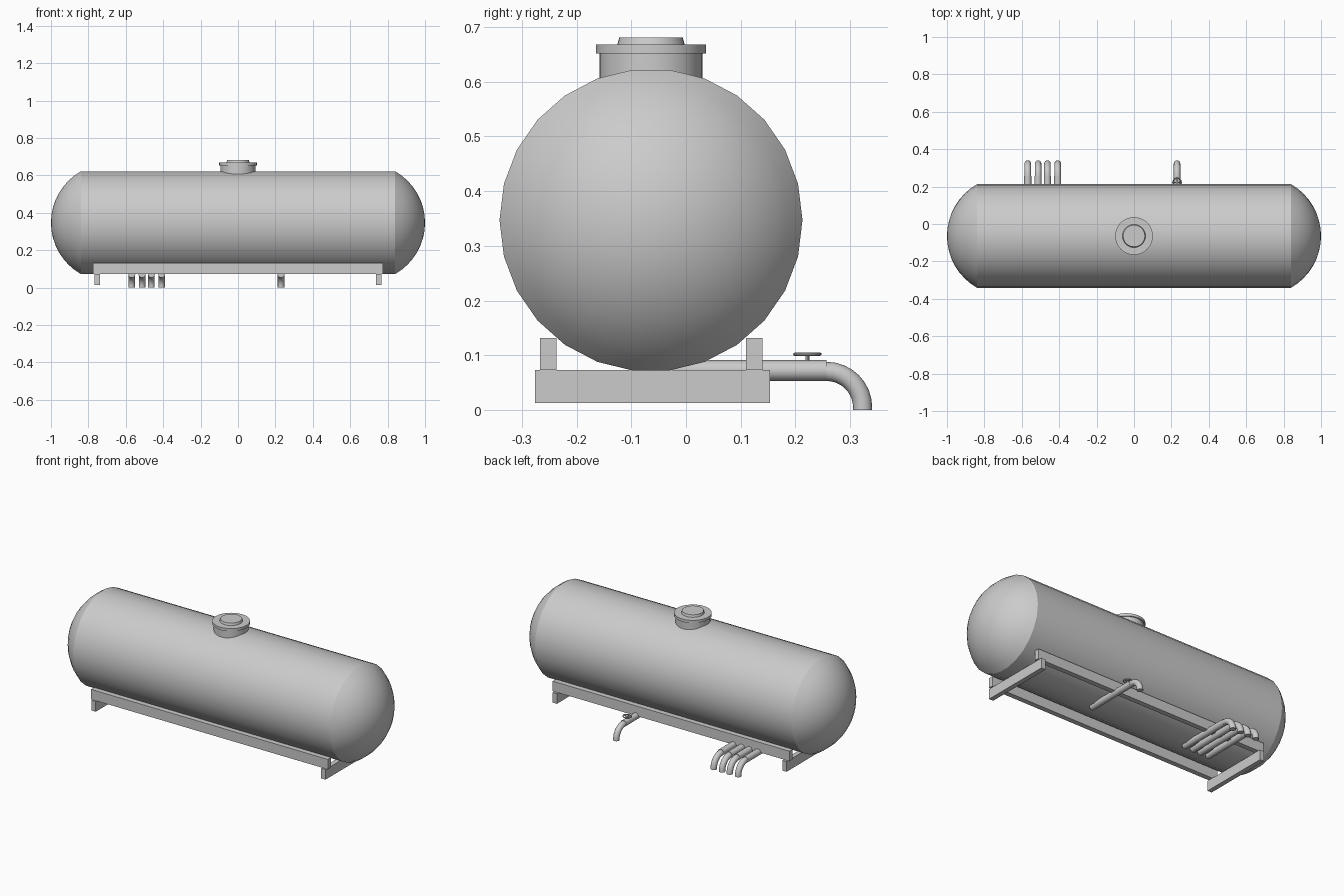
import bpy, bmesh
from math import sin, cos, pi, radians, asin
from mathutils import Vector

if "Cube" in bpy.data.objects:
    bpy.data.objects.remove(bpy.data.objects["Cube"])

steel = bpy.data.materials.new("plain_grey_steel")
steel.use_nodes = True
GREY = (0.6, 0.6, 0.6, 1)
steel.diffuse_color = GREY
steel.node_tree.nodes["Principled BSDF"].inputs["Base Color"].default_value = GREY

X, Y, Z = Vector((1, 0, 0)), Vector((0, 1, 0)), Vector((0, 0, 1))
CY, CZ, R = -0.064, 0.347, 0.277      # tank axis and radius


def finish(bm, name, smooth=True):
    bmesh.ops.remove_doubles(bm, verts=bm.verts, dist=1e-5)
    bmesh.ops.recalc_face_normals(bm, faces=bm.faces)
    mesh = bpy.data.meshes.new(name)
    bm.to_mesh(mesh)
    bm.free()
    mesh.materials.append(steel)
    ob = bpy.data.objects.new(name, mesh)
    bpy.context.collection.objects.link(ob)
    if smooth:
        bpy.ops.object.select_all(action='DESELECT')
        ob.select_set(True)
        bpy.context.view_layer.objects.active = ob
        bpy.ops.object.shade_smooth_by_angle(angle=radians(28))
    return ob


def sweep(name, stations, side, sides=16, closed=False):
    """Skin round rings; each station is (centre, direction, radius)."""
    bm = bmesh.new()
    rings = []
    for c, d, r in stations:
        v = d.cross(side)
        rings.append([bm.verts.new(Vector(c) + r * (cos(2 * pi * i / sides) * side
                      + sin(2 * pi * i / sides) * v)) for i in range(sides)])
    if closed:
        rings.append(rings[0])
    for a, b in zip(rings, rings[1:]):
        for i in range(sides):
            j = (i + 1) % sides
            bm.faces.new((a[i], a[j], b[j], b[i]))
    if not closed:
        for ring, st in ((rings[0], stations[0]), (rings[-1], stations[-1])):
            if st[2] > 0:
                bm.faces.new(ring)
    return finish(bm, name)


def box(name, lo, hi):
    bm = bmesh.new()
    bmesh.ops.create_cube(bm, size=1)
    for v in bm.verts:
        v.co = [(a + b) / 2 + c * (b - a) for a, b, c in zip(lo, hi, v.co)]
    return finish(bm, name, False)


# tank: straight barrel with shallow spherical ends
SHELL_X = 0.84
depth = 1 - SHELL_X
dome_r = (R * R + depth * depth) / (2 * depth)
half = asin(R / dome_r)
STEPS = 8
dome = [(1 - dome_r + dome_r * cos(half * k / STEPS), dome_r * sin(half * k / STEPS))
        for k in range(STEPS + 1)]
profile = [(-x, r) for x, r in dome] + dome[::-1]
sweep("tank", [((x, CY, CZ), X, r) for x, r in profile], Y, 26)

# manhole: neck, flange and lid
def upright(name, x, y, profile, sides):
    sweep(name, [((x, y, z), Z, r) for r, z in profile], X, sides)

upright("manhole_neck", 0, CY, [(0.094, 0.56), (0.094, 0.654)], 32)
upright("manhole_flange", 0, CY, [(0.101, 0.652), (0.101, 0.668)], 32)
upright("manhole_lid", 0, CY, [(0.062, 0.667), (0.058, 0.681)], 32)

# support frame: two long rails on two cross beams
for name, y in (("front_rail", -0.252), ("back_rail", 0.125)):
    box(name, (-0.775, y - 0.015, 0.073), (0.775, y + 0.015, 0.132))
for name, x in (("right_cross_beam", -0.752), ("left_cross_beam", 0.752)):
    box(name, (x - 0.014, -0.276, 0.013), (x + 0.014, 0.154, 0.073))

# outlet pipes with a downward elbow
BEND_Y, BEND = 0.257, 0.066
def outlet(name, x):
    sweep(name + "_pipe", [((x, y, 0.072), Y, 0.019) for y in (-0.07, BEND_Y)], X, 16)
    path = []
    for k in range(9):
        a = pi / 2 * k / 8
        path.append(((x, BEND_Y + BEND * sin(a), 0.0045 + BEND * cos(a)),
                     Vector((0, cos(a), -sin(a))), 0.0175))
    path.append(((x, BEND_Y + BEND, 0), -Z, 0.0175))
    sweep(name + "_elbow", path, X, 16)

for n, x in enumerate((-0.568, -0.513, -0.463, -0.408)):
    outlet(f"outlet_{n + 1}", x)
VX, VY = 0.23, 0.222
outlet("valve_outlet", VX)

# valve stem and handwheel
upright("valve_stem", VX, VY, [(0.004, 0.08), (0.004, 0.104)], 10)
rim = []
for k in range(20):
    a = 2 * pi * k / 20
    rim.append(((VX + 0.023 * cos(a), VY + 0.023 * sin(a), 0.102),
                Vector((-sin(a), cos(a), 0)), 0.003))
sweep("handwheel_rim", rim, Z, 8, closed=True)
box("handwheel_spoke_across", (VX - 0.022, VY - 0.003, 0.1), (VX + 0.022, VY + 0.003, 0.104))
box("handwheel_spoke_along", (VX - 0.003, VY - 0.022, 0.1), (VX + 0.003, VY + 0.022, 0.104))
